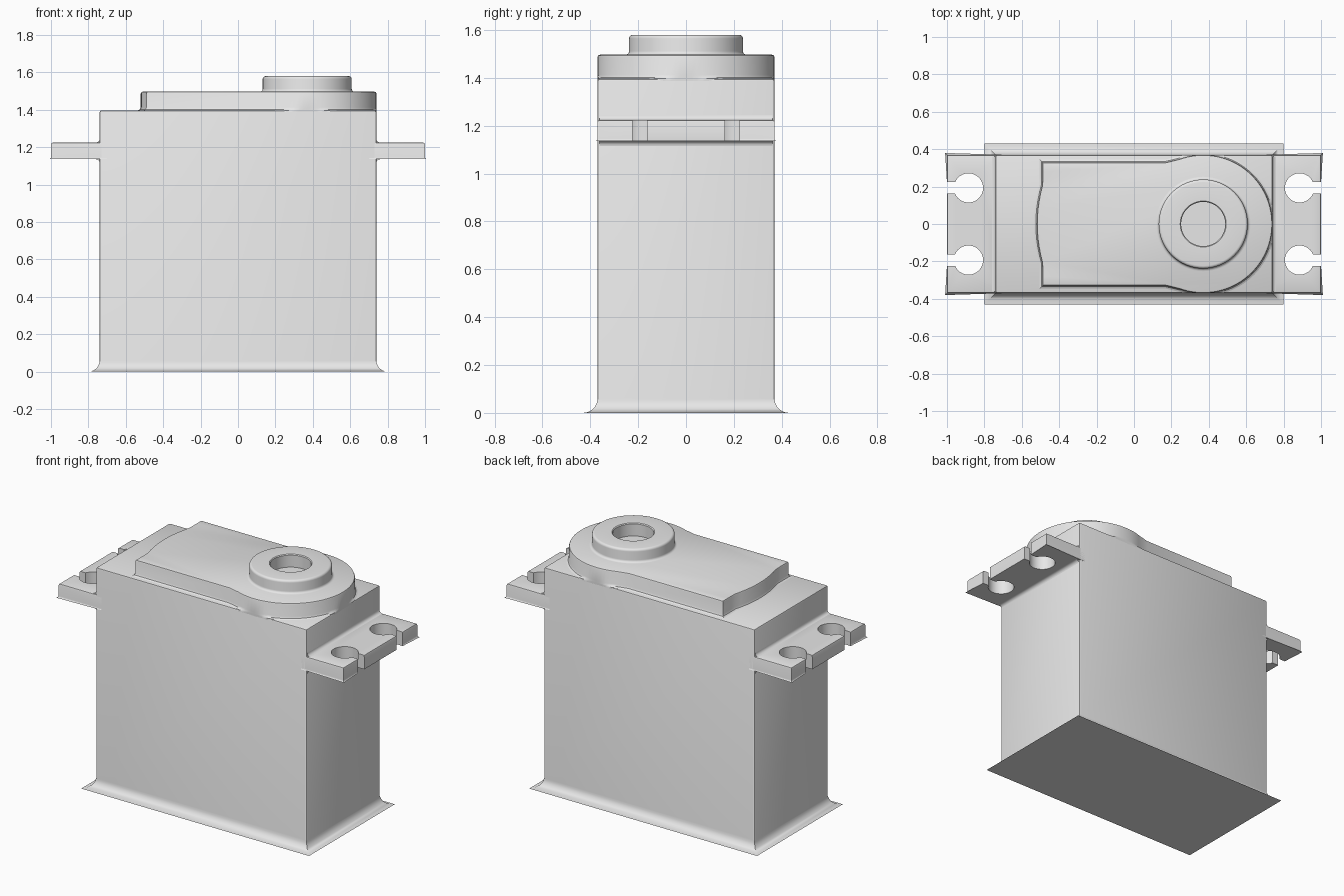
import bpy
import bmesh
from math import sin, cos, pi, asin, radians

cube = bpy.data.objects.get("Cube")
if cube:
    bpy.data.objects.remove(cube, do_unlink=True)

# Main dimensions
HALF_X, HALF_Y, BODY_TOP = 0.74, 0.37, 1.397
TAB_LOW, TAB_HIGH = 1.136, 1.225
PLATE_TOP, BOSS_TOP = 1.497, 1.58
AXIS_X = 0.37

grey = bpy.data.materials.new("light grey plastic")
grey.use_nodes = True
grey.diffuse_color = (0.8, 0.8, 0.8, 1)
grey.node_tree.nodes["Principled BSDF"].inputs["Base Color"].default_value = (0.8, 0.8, 0.8, 1)


def finish(name, bm, mirror=False):
    bmesh.ops.recalc_face_normals(bm, faces=bm.faces[:])
    mesh = bpy.data.meshes.new(name)
    bm.to_mesh(mesh)
    bm.free()
    mesh.materials.append(grey)
    obj = bpy.data.objects.new(name, mesh)
    bpy.context.collection.objects.link(obj)
    if mirror:
        obj.modifiers.new("Mirror", 'MIRROR')
    bpy.ops.object.select_all(action='DESELECT')
    obj.select_set(True)
    bpy.context.view_layer.objects.active = obj
    bpy.ops.object.shade_smooth_by_angle(angle=radians(35))
    return obj


def loft(bm, rings):
    """Skin between closed rings of equal length and cap both ends."""
    loops = [[bm.verts.new(p) for p in ring] for ring in rings]
    for a, b in zip(loops, loops[1:]):
        for i in range(len(a)):
            j = (i + 1) % len(a)
            bm.faces.new((a[i], a[j], b[j], b[i]))
    bm.faces.new(loops[0])
    bm.faces.new(loops[-1])
    bm.normal_update()


def bevel(bm, edges, width, segments):
    bmesh.ops.bevel(bm, geom=edges, offset=width, segments=segments,
                    profile=0.5, affect='EDGES')
    bm.normal_update()


def arc(cx, cy, r, start, end, n):
    angles = [start + (end - start) * i / n for i in range(n + 1)]
    return [(cx + r * cos(a), cy + r * sin(a)) for a in angles]


# Case with a generously rounded base
bm = bmesh.new()
corners = [(-HALF_X, -HALF_Y), (HALF_X, -HALF_Y), (HALF_X, HALF_Y), (-HALF_X, HALF_Y)]
loft(bm, [[(x, y, z) for x, y in corners] for z in (0, BODY_TOP)])
bevel(bm, [e for e in bm.edges if all(v.co.z < 0.01 for v in e.verts)], 0.06, 6)
bevel(bm, [e for e in bm.edges if max(v.co.z for v in e.verts) > 1], 0.01, 2)
finish("case", bm)

# Mounting tabs with open keyhole slots
HOLE_X, HOLE_Y, HOLE_R, SLOT = 0.885, 0.193, 0.078, 0.031
opening = asin(SLOT / HOLE_R)
outline = [(0.7, -HALF_Y), (1, -HALF_Y)]
for y in (-HOLE_Y, HOLE_Y):
    outline.append((1, y - SLOT))
    outline += arc(HOLE_X, y, HOLE_R, 2 * pi - opening, opening, 32)
    outline.append((1, y + SLOT))
outline += [(1, HALF_Y), (0.7, HALF_Y)]
bm = bmesh.new()
loft(bm, [[(x, y, z) for x, y in outline] for z in (TAB_LOW, TAB_HIGH)])
rim = []
for e in bm.edges:
    a, b = (v.co for v in e.verts)
    on_end = min(a.x, b.x) > 0.999
    on_side = abs(a.y) > 0.369 and abs(a.y - b.y) < 0.001
    if abs(a.z - b.z) < 0.001 and (on_end or on_side):
        rim.append(e)
bevel(bm, rim, 0.01, 2)
finish("mounting_tabs", bm, mirror=True)

# Fillets where the tabs meet the case
R = 0.02
for name, z, s in (("upper_tab_fillet", TAB_HIGH, 1), ("lower_tab_fillet", TAB_LOW, -1)):
    curve = arc(HALF_X + R, R, R, pi, 1.5 * pi, 5)
    profile = [(HALF_X - 0.01, R)] + curve + [(HALF_X + R, -0.01), (HALF_X - 0.01, -0.01)]
    bm = bmesh.new()
    loft(bm, [[(x, y, z + s * h) for x, h in profile] for y in (-0.362, 0.362)])
    finish(name, bm, mirror=True)


# Raised top plate: a bowed left edge running into a round end
def plate_ring(d, z):
    half, r = 0.33 + d, HALF_Y + d
    join = pi - asin(half / r) - 0.12
    pts = [(0.17, -half)] + arc(AXIS_X, 0, r, -join, join, 64) + [(0.17, half)]
    for i in range(17):
        t = 1 - i / 8
        bow = 0.03 * max(0, 1 - (t * half / 0.21) ** 2)
        pts.append((-0.49 - bow - d, t * half))
    return [(min(x, HALF_X), max(-HALF_Y, min(HALF_Y, y)), z) for x, y in pts]


levels = [(0.015, BODY_TOP - 0.012), (0.015, BODY_TOP), (0.005, BODY_TOP + 0.005),
          (0, BODY_TOP + 0.016), (0, PLATE_TOP - 0.01), (-0.003, PLATE_TOP - 0.003),
          (-0.01, PLATE_TOP)]
bm = bmesh.new()
loft(bm, [plate_ring(d, z) for d, z in levels])
finish("top_plate", bm)

# Output boss: turned collar with a blind bore
BOSS_R, BORE, E = 0.238, 0.118, 0.015
profile = [(0.01, PLATE_TOP + 0.002), (BORE, PLATE_TOP + 0.002),
           (BORE, BOSS_TOP - 0.005), (BORE + 0.005, BOSS_TOP)]
profile += arc(BOSS_R - E, BOSS_TOP - E, E, pi / 2, 0, 4)
profile += arc(BOSS_R + E, PLATE_TOP + E, E, pi, 1.5 * pi, 4)
profile.append((BOSS_R + E, PLATE_TOP - 0.01))
turn = [2 * pi * i / 64 for i in range(64)]
bm = bmesh.new()
loft(bm, [[(AXIS_X + r * cos(a), r * sin(a), z) for a in turn] for r, z in profile])
finish("output_boss", bm)
